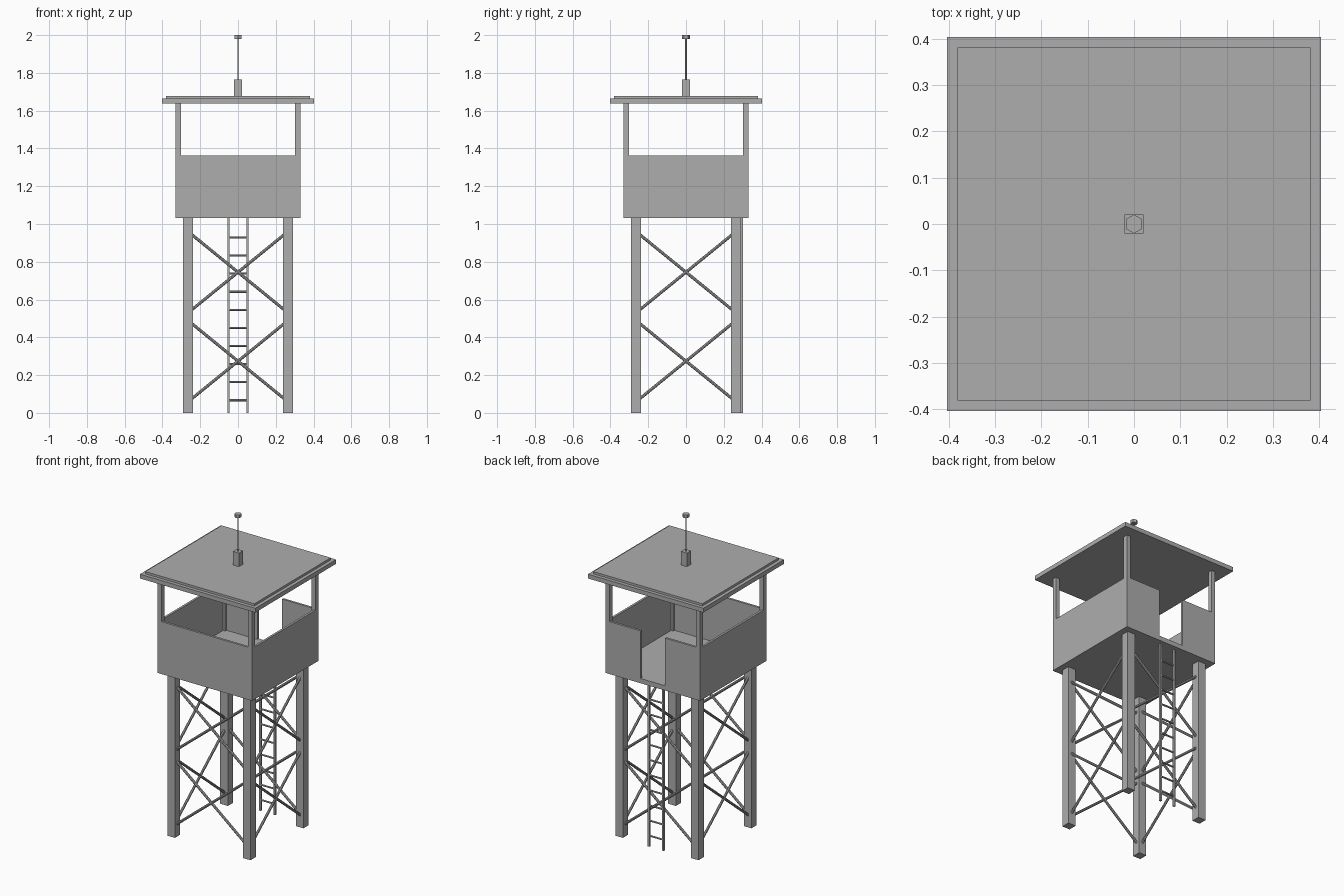
import bpy
from mathutils import Vector

if "Cube" in bpy.data.objects:
    bpy.data.objects.remove(bpy.data.objects["Cube"])

steel = bpy.data.materials.new("plain grey")
steel.diffuse_color = (0.42, 0.42, 0.42, 1)
steel.use_nodes = True
steel.node_tree.nodes["Principled BSDF"].inputs["Base Color"].default_value = steel.diffuse_color


def finish(name):
    ob = bpy.context.object
    ob.name = name
    ob.data.materials.append(steel)
    return ob


def box(name, x0, x1, y0, y1, z0, z1):
    bpy.ops.mesh.primitive_cube_add(
        size=1, location=((x0 + x1) / 2, (y0 + y1) / 2, (z0 + z1) / 2))
    bpy.context.object.scale = (x1 - x0, y1 - y0, z1 - z0)
    bpy.ops.object.transform_apply(location=False, rotation=False, scale=True)
    return finish(name)


def rod(name, a, b, radius, sides=8):
    a, b = Vector(a), Vector(b)
    d = b - a
    bpy.ops.mesh.primitive_cylinder_add(
        vertices=sides, radius=radius, depth=d.length, location=(a + b) / 2)
    ob = finish(name)
    if abs(d.x) + abs(d.y) > 1e-6:
        ob.rotation_euler = d.to_track_quat('Z', 'Y').to_euler()
        bpy.ops.object.shade_smooth_by_angle()
    return ob


LEG, LW = 0.264, 0.0265        # leg centre and half width
CAB = 0.33                     # cabin half width
FLOOR, DECK, RAIL, EAVE = 1.032, 1.062, 1.363, 1.637
WALL, POST, DOOR = 0.014, 0.028, 0.086

# Legs and corner posts
for sx in (-1, 1):
    for sy in (-1, 1):
        x, y = sx * LEG, sy * LEG
        box("leg", x - LW, x + LW, y - LW, y + LW, 0, FLOOR)
        p = CAB - POST / 2
        x, y, h = sx * p, sy * p, POST / 2
        box("corner_post", x - h, x + h, y - h, y + h, DECK, EAVE)

# Crossed braces, two tiers on every side
E = 0.243
for zc in (0.274, 0.745):
    dz = E * 0.813
    for s in (-1, 1):
        for t in (-1, 1):
            rod("brace", (-E, s * LEG, zc - t * dz), (E, s * LEG, zc + t * dz), 0.008)
            rod("brace", (s * LEG, -E, zc - t * dz), (s * LEG, E, zc + t * dz), 0.008)

# Ladder under the doorway
LY = 0.296
for s in (-1, 1):
    x = s * 0.05
    box("ladder_rail", x - 0.006, x + 0.006, LY - 0.006, LY + 0.006, 0, FLOOR)
for i in range(10):
    z = 0.067 + i * 0.0957
    rod("ladder_rung", (-0.05, LY, z), (0.05, LY, z), 0.0055)

# Cabin floor and walls, with a door gap at the back
box("cabin_floor", -CAB, CAB, -CAB, CAB, FLOOR, DECK)
box("front_wall", -CAB, CAB, -CAB, -CAB + WALL, DECK, RAIL)
for s in (-1, 1):
    x0, x1 = sorted((s * CAB, s * (CAB - WALL)))
    box("side_wall", x0, x1, -CAB + WALL, CAB - WALL, DECK, RAIL)
    x0, x1 = sorted((s * CAB, s * DOOR))
    box("back_wall", x0, x1, CAB - WALL, CAB, DECK, RAIL)

# Roof, antenna base, mast and tip
box("roof_slab", -0.403, 0.403, -0.403, 0.403, EAVE, 1.664)
box("roof_cap", -0.381, 0.381, -0.381, 0.381, 1.664, 1.678)
box("antenna_base", -0.0205, 0.0205, -0.0205, 0.0205, 1.678, 1.764)
rod("antenna_mast", (0, 0, 1.764), (0, 0, 1.982), 0.004, 6)
rod("antenna_tip", (0, 0, 1.98), (0, 0, 2.0), 0.0205, 6)
